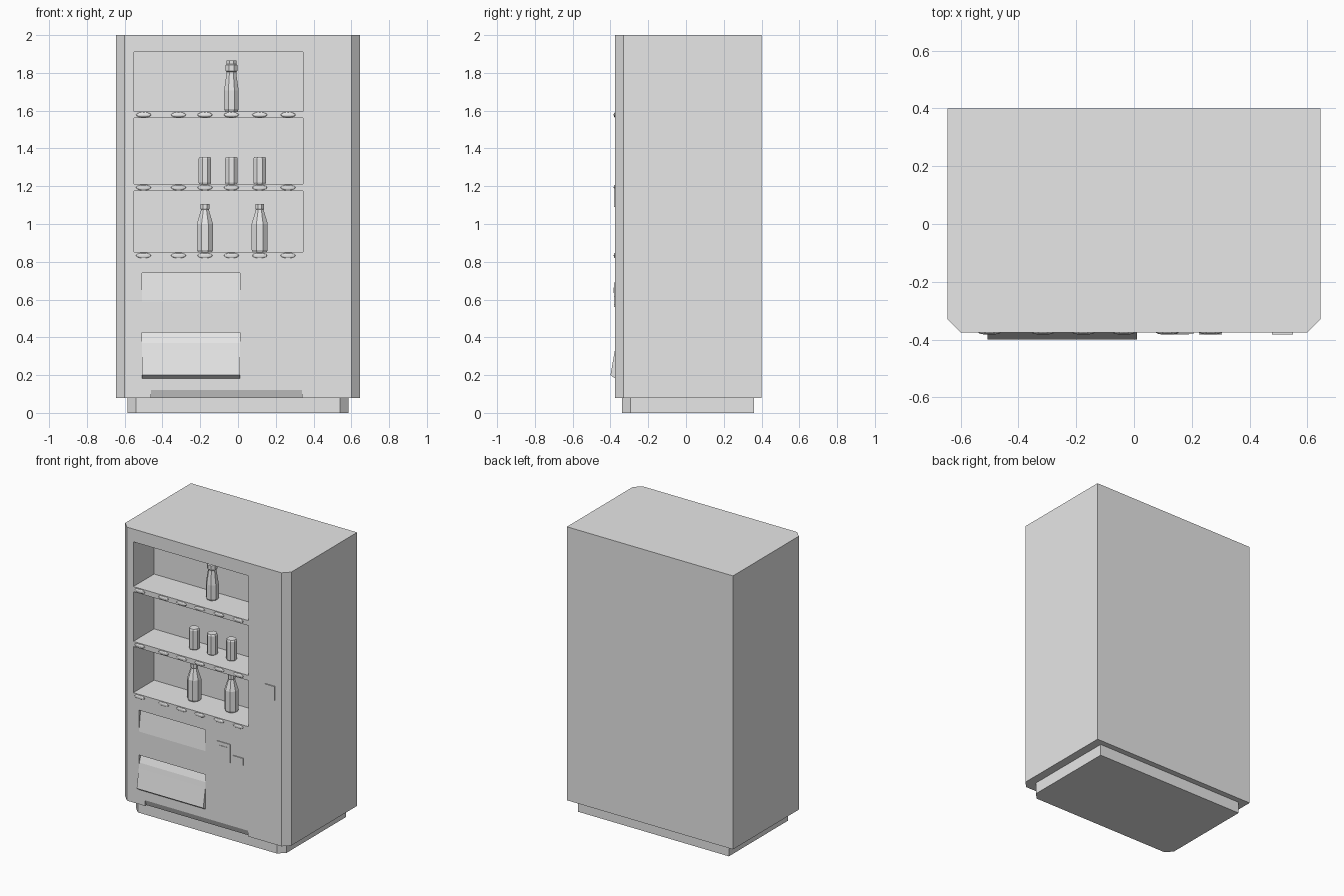
import bpy, bmesh, math
from mathutils import Matrix, Vector

old = bpy.data.objects.get("Cube")
if old:
    bpy.data.objects.remove(old)

grey = bpy.data.materials.new("light grey")
grey.use_nodes = True
grey.diffuse_color = (0.8, 0.8, 0.8, 1)
grey.node_tree.nodes["Principled BSDF"].inputs["Base Color"].default_value = (0.8, 0.8, 0.8, 1)

FRONT = -0.375


def finish(name, bm):
    bmesh.ops.recalc_face_normals(bm, faces=bm.faces)
    mesh = bpy.data.meshes.new(name)
    bm.to_mesh(mesh)
    bm.free()
    mesh.materials.append(grey)
    obj = bpy.data.objects.new(name, mesh)
    bpy.context.collection.objects.link(obj)
    return obj


def prism(name, profile, lo, hi, axis):
    """Extrude a 2D profile: axis 'z' reads it as (x, y), axis 'x' as (y, z)."""
    bm = bmesh.new()
    place = (lambda p, t: (p[0], p[1], t)) if axis == "z" else (lambda p, t: (t, p[0], p[1]))
    face = bm.faces.new([bm.verts.new(place(p, lo)) for p in profile])
    new = bmesh.ops.extrude_face_region(bm, geom=[face])["geom"]
    verts = [v for v in new if isinstance(v, bmesh.types.BMVert)]
    bmesh.ops.translate(bm, verts=verts, vec=place((0, 0), hi - lo))
    return finish(name, bm)


def box(name, x0, x1, y0, y1, z0, z1):
    return prism(name, [(x0, y0), (x1, y0), (x1, y1), (x0, y1)], z0, z1, "z")


def chamfered(name, half, front, back, z0, z1, c=0.045):
    pts = [(-half, back), (-half, front + c), (c - half, front),
           (half - c, front), (half, front + c), (half, back)]
    return prism(name, pts, z0, z1, "z")


def lathe(name, profile, x, y, z, sides=8):
    """Faceted turned shape from (radius, height) pairs."""
    bm = bmesh.new()
    rings = [[bm.verts.new((x + r * math.cos(a), y + r * math.sin(a), z + h))
              for a in [math.tau * (i + 0.5) / sides for i in range(sides)]]
             for r, h in profile]
    for low, high in zip(rings, rings[1:]):
        for i in range(sides):
            j = (i + 1) % sides
            bm.faces.new((low[i], low[j], high[j], high[i]))
    bm.faces.new(rings[0])
    bm.faces.new(rings[-1])
    return finish(name, bm)


def cut(target, cutter):
    mod = target.modifiers.new("cut", "BOOLEAN")
    mod.operation = "DIFFERENCE"
    mod.solver = "EXACT"
    mod.object = cutter
    bpy.context.view_layer.objects.active = target
    bpy.ops.object.modifier_apply(modifier=mod.name)
    bpy.data.objects.remove(cutter)


# Cabinet and plinth
cabinet = chamfered("cabinet", 0.645, FRONT, 0.4, 0.08, 2.0)
chamfered("plinth", 0.585, -0.34, 0.36, 0, 0.08)

# Display recess, tapered panel above the hatch, hatch groove, toe notch
cut(cabinet, box("display_cutter", -0.55, 0.345, -0.5, -0.145, 0.815, 1.91))
cut(cabinet, prism("panel_cutter", [(-0.45, 0.74), (-0.355, 0.74), (FRONT, 0.59), (-0.45, 0.59)],
                   -0.507, 0.01, "x"))
cut(cabinet, box("groove_cutter", -0.507, 0.01, -0.5, -0.34, 0.3, 0.425))
cut(cabinet, prism("toe_cutter", [(-0.45, 0.12), (FRONT, 0.12), (-0.35, 0.06), (-0.45, 0.06)],
                   -0.46, 0.34, "x"))

# Delivery flap
prism("delivery_flap", [(-0.34, 0.425), (-0.35, 0.425), (-0.37, 0.37), (-0.376, 0.335),
                        (-0.4, 0.2), (-0.372, 0.18), (-0.34, 0.18)], -0.507, 0.01, "x")

# Shelves with lens shaped selection buttons
button_xs = (-0.5, -0.315, -0.175, -0.035, 0.115, 0.265)
for level, z in (("lower", 0.815), ("middle", 1.175), ("upper", 1.56)):
    box(level + "_shelf", -0.55, 0.345, FRONT, -0.145, z, z + 0.036)
    for n, x in enumerate(button_xs, 1):
        bm = bmesh.new()
        bmesh.ops.create_uvsphere(bm, u_segments=12, v_segments=6, radius=1)
        bm.transform(Matrix.Translation((x, FRONT, z + 0.018))
                     @ Matrix.Diagonal(Vector((0.04, 0.008, 0.014, 1))))
        finish(f"{level}_button_{n}", bm)

# Drinks
DEPTH = -0.235
capped = [(0.036, 0), (0.042, 0.012), (0.042, 0.11), (0.028, 0.2), (0.028, 0.21),
          (0.034, 0.215), (0.034, 0.245), (0.029, 0.25), (0.029, 0.27)]
bottle = [(0.04, 0), (0.046, 0.012), (0.046, 0.15), (0.022, 0.225), (0.025, 0.23), (0.025, 0.255)]
can = [(0.032, 0), (0.036, 0.008), (0.036, 0.135), (0.031, 0.145)]
lathe("capped_bottle", capped, -0.035, DEPTH, 1.596)
for n, x in enumerate((-0.175, -0.035, 0.115), 1):
    lathe(f"can_{n}", can, x, DEPTH, 1.211)
for n, x in enumerate((-0.175, 0.115), 1):
    lathe(f"bottle_{n}", bottle, x, DEPTH, 0.851)

# Payment plates and door lock
box("coin_panel", 0.1, 0.205, FRONT - 0.005, -0.37, 0.56, 0.69)
box("coin_slot", 0.12, 0.19, FRONT - 0.008, -0.37, 0.635, 0.665)
box("coin_return", 0.225, 0.305, FRONT - 0.007, -0.37, 0.57, 0.62)
box("door_lock", 0.477, 0.55, FRONT - 0.007, -0.37, 1.09, 1.19)
